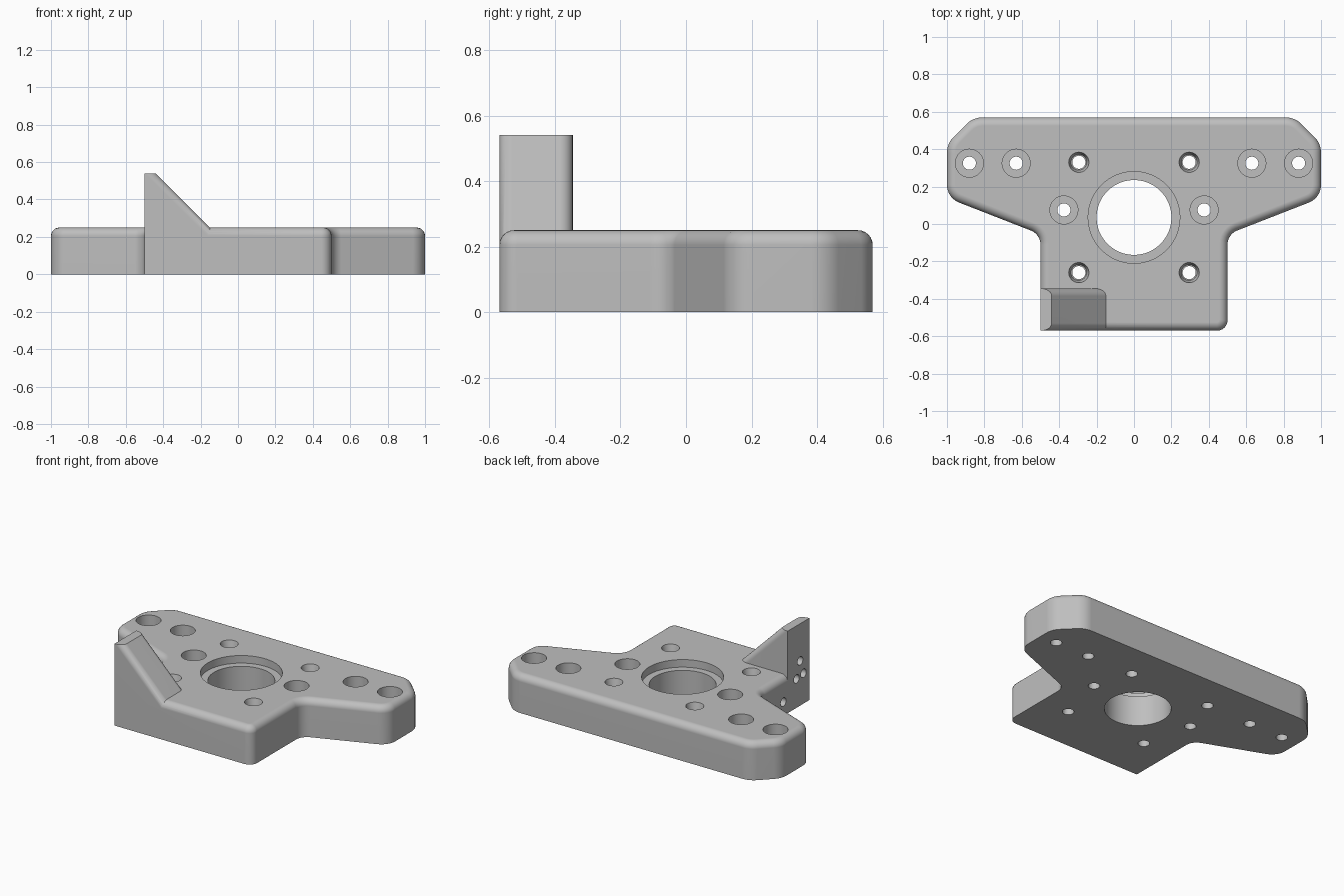
import bpy, bmesh, math
from mathutils import Vector, Matrix

if "Cube" in bpy.data.objects:
    bpy.data.objects.remove(bpy.data.objects["Cube"])

HEIGHT = 0.25
ROUND = 0.045
FRONT, BACK = -0.57, 0.57

grey = bpy.data.materials.new("light_grey")
grey.use_nodes = True
grey.diffuse_color = (0.52, 0.52, 0.52, 1)
grey.node_tree.nodes["Principled BSDF"].inputs["Base Color"].default_value = (0.52, 0.52, 0.52, 1)


def make_object(name, bm):
    bmesh.ops.recalc_face_normals(bm, faces=bm.faces)
    mesh = bpy.data.meshes.new(name)
    bm.to_mesh(mesh)
    bm.free()
    mesh.materials.append(grey)
    obj = bpy.data.objects.new(name, mesh)
    bpy.context.collection.objects.link(obj)
    return obj


def rounded_outline(corners, steps=6):
    """Replace each (x, y, radius) corner with a tangent arc."""
    points = []
    for i, (x, y, r) in enumerate(corners):
        p = Vector((x, y))
        if r == 0:
            points.append(p)
            continue
        a = (Vector(corners[i - 1][:2]) - p).normalized()
        b = (Vector(corners[(i + 1) % len(corners)][:2]) - p).normalized()
        half = a.angle(b) / 2
        centre = p + (a + b).normalized() * r / math.sin(half)
        start = p + a * r / math.tan(half) - centre
        end = p + b * r / math.tan(half) - centre
        sweep = start.angle_signed(end)
        for k in range(steps + 1):
            points.append(centre + Matrix.Rotation(-sweep * k / steps, 2) @ start)
    return points


def extrude(bm, points, offset):
    face = bm.faces.new([bm.verts.new(p) for p in points])
    out = bmesh.ops.extrude_face_region(bm, geom=[face], use_keep_orig=True)
    moved = [v for v in out["geom"] if isinstance(v, bmesh.types.BMVert)]
    bmesh.ops.translate(bm, verts=moved, vec=offset)
    bmesh.ops.recalc_face_normals(bm, faces=bm.faces)


def lathe(bm, profile, matrix, sides=40):
    """Solid of revolution from (radius, height) pairs, placed by matrix."""
    rings = []
    for r, h in profile:
        rings.append([bm.verts.new(matrix @ Vector((
            r * math.cos(math.tau * k / sides), r * math.sin(math.tau * k / sides), h)))
            for k in range(sides)])
    for low, high in zip(rings, rings[1:]):
        for k in range(sides):
            n = (k + 1) % sides
            bm.faces.new((low[k], low[n], high[n], high[k]))
    bm.faces.new(rings[0][::-1])
    bm.faces.new(rings[-1])


def apply_boolean(target, tool, operation):
    tool.hide_render = True
    mod = target.modifiers.new(operation.lower(), "BOOLEAN")
    mod.operation = operation
    mod.solver = "EXACT"
    mod.object = tool
    bpy.context.view_layer.objects.active = target
    bpy.ops.object.modifier_apply(modifier=mod.name)
    bpy.data.objects.remove(tool)


# T-shaped plate with rounded corners and a rounded top rim
right_half = [(0.5, FRONT, 0.055), (0.5, -0.055, 0.08), (1, 0.14, 0.1),
              (1, 0.43, 0.12), (0.86, BACK, 0.12)]
left_half = [(-x, y, r) for x, y, r in reversed(right_half)]
left_half[-1] = (-0.5, FRONT, 0)
bm = bmesh.new()
outline = rounded_outline(right_half + left_half)
extrude(bm, [(p.x, p.y, 0) for p in outline], (0, 0, HEIGHT))
rim = [e for e in bm.edges if all(v.co.z > HEIGHT - 0.001 for v in e.verts)]
bmesh.ops.bevel(bm, geom=rim, offset=ROUND, segments=6, profile=0.5, affect="EDGES")
plate = make_object("mounting_plate", bm)

# Sloped fin with rounded slope edges, trimmed flat on its top and outer side
bm = bmesh.new()
fin_profile = [(-0.7, 0), (-0.1, 0), (-0.1, 0.2), (-0.7, 0.8)]
extrude(bm, [(x, FRONT, z) for x, z in fin_profile], (0, 0.225, 0))
slope_edges = [e for e in bm.edges
               if all(abs(v.co.x + v.co.z - 0.1) < 0.001 for v in e.verts)
               and abs(e.verts[0].co.z - e.verts[1].co.z) > 0.1]
bmesh.ops.bevel(bm, geom=slope_edges, offset=0.04, segments=6, profile=0.5, affect="EDGES")
for spot, normal in (((0, 0, 0.54), (0, 0, 1)), ((-0.5, 0, 0), (-1, 0, 0))):
    bmesh.ops.bisect_plane(bm, geom=bm.verts[:] + bm.edges[:] + bm.faces[:],
                           plane_co=spot, plane_no=normal, clear_outer=True)
    bmesh.ops.holes_fill(bm, edges=[e for e in bm.edges if e.is_boundary])
apply_boolean(plate, make_object("side_fin", bm), "UNION")

# Bores: central seat, counterbored screw holes, countersunk screw holes
bm = bmesh.new()
TOP, UNDER = HEIGHT + 0.1, -0.1
lathe(bm, [(0.2, UNDER), (0.2, 0.2), (0.245, 0.2), (0.245, TOP)],
      Matrix.Translation((0, 0.035, 0)), 96)
counterbore = [(0.035, UNDER), (0.035, 0.12), (0.075, 0.12), (0.075, TOP)]
countersink = [(0.035, UNDER), (0.035, 0.2), (0.042, 0.2), (0.054, HEIGHT), (0.054, TOP)]
for side in (-1, 1):
    for x, y in ((0.88, 0.325), (0.63, 0.325), (0.375, 0.075)):
        lathe(bm, counterbore, Matrix.Translation((side * x, y, 0)))
    for y in (0.33, -0.26):
        lathe(bm, countersink, Matrix.Translation((side * 0.295, y, 0)))

# Blind holes in the outer side of the fin and plate
for y, z in ((-0.475, 0.295), (-0.51, 0.2), (-0.437, 0.19), (-0.3, 0.09)):
    place = Matrix.Translation((-0.5, y, z)) @ Matrix.Rotation(math.pi / 2, 4, "Y")
    lathe(bm, [(0.028, -0.1), (0.028, 0.14)], place, 24)
apply_boolean(plate, make_object("bore_cutters", bm), "DIFFERENCE")

# Smooth rounded areas, keep hard edges crisp
bpy.ops.object.select_all(action="DESELECT")
plate.select_set(True)
bpy.context.view_layer.objects.active = plate
bpy.ops.object.shade_smooth_by_angle(angle=math.radians(30))
weighted = plate.modifiers.new("weighted_normals", "WEIGHTED_NORMAL")
weighted.keep_sharp = True
